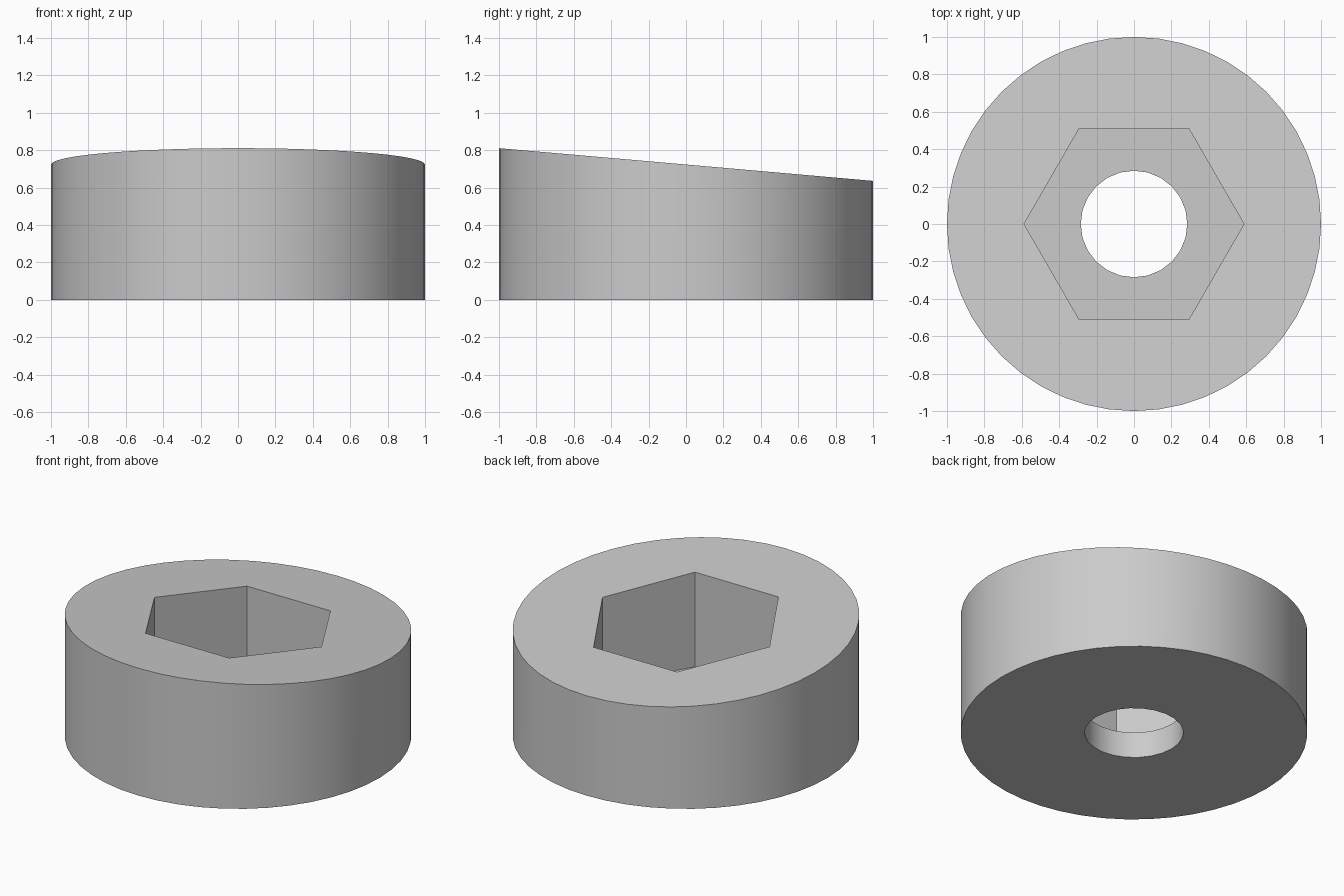
import bpy
import bmesh
import math
from mathutils import Matrix

cube = bpy.data.objects.get("Cube")
if cube:
    bpy.data.objects.remove(cube, do_unlink=True)

TOP_MID, TOP_SLOPE = 0.723, -0.0875   # slanted top plane: z = mid + slope * y
FLOOR = 0.165                         # floor of the hexagonal pocket

grey = bpy.data.materials.new("plain grey")
grey.use_nodes = True
COLOUR = (0.6, 0.6, 0.6, 1)
grey.diffuse_color = COLOUR
grey.node_tree.nodes["Principled BSDF"].inputs["Base Color"].default_value = COLOUR


def prism(name, sides, radius, bottom, top):
    """Upright prism with a corner on the +x axis."""
    bm = bmesh.new()
    bmesh.ops.create_circle(bm, cap_ends=True, segments=sides, radius=radius)
    first = max(bm.verts, key=lambda v: v.co.x).co
    turn = Matrix.Rotation(-math.atan2(first.y, first.x), 3, "Z")
    bmesh.ops.rotate(bm, verts=bm.verts, matrix=turn)
    bmesh.ops.translate(bm, verts=bm.verts, vec=(0, 0, bottom))
    out = bmesh.ops.extrude_face_region(bm, geom=bm.faces[:])["geom"]
    raised = [g for g in out if isinstance(g, bmesh.types.BMVert)]
    bmesh.ops.translate(bm, verts=raised, vec=(0, 0, top - bottom))
    bmesh.ops.recalc_face_normals(bm, faces=bm.faces)
    mesh = bpy.data.meshes.new(name)
    bm.to_mesh(mesh)
    bm.free()
    mesh.materials.append(grey)
    obj = bpy.data.objects.new(name, mesh)
    bpy.context.collection.objects.link(obj)
    return obj


# Round body with a slanted top
body = prism("round_body", 48, 1, 0, TOP_MID)
for v in body.data.vertices:
    if v.co.z > 0.1:
        v.co.z = TOP_MID + TOP_SLOPE * v.co.y

# Hexagonal pocket and round through hole
cutters = [
    prism("hex_pocket_cutter", 6, 0.588, FLOOR, 1.2),
    prism("bore_cutter", 24, 0.285, -0.3, 0.5),
]
bpy.ops.object.select_all(action="DESELECT")
bpy.context.view_layer.objects.active = body
body.select_set(True)
for cutter in cutters:
    cutter.hide_render = True
    cut = body.modifiers.new(cutter.name, "BOOLEAN")
    cut.operation = "DIFFERENCE"
    cut.solver = "EXACT"
    cut.object = cutter
    bpy.ops.object.modifier_apply(modifier=cut.name)
    bpy.data.objects.remove(cutter, do_unlink=True)

bpy.ops.object.shade_smooth_by_angle(angle=math.radians(30))
